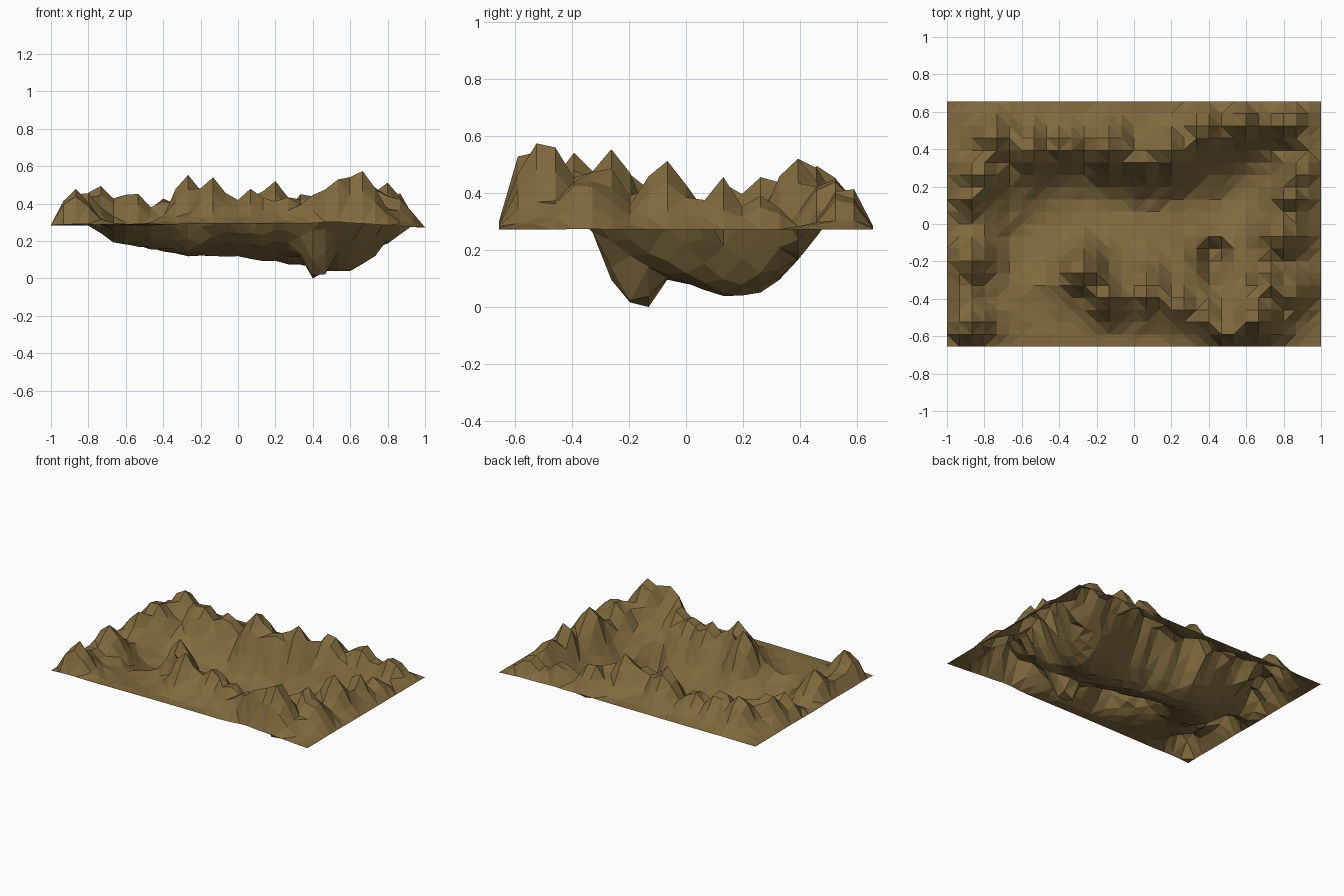
import bpy, bmesh, math, random

random.seed(4)
NX, NY = 30, 20
HX, HY = 1.0, 0.655
RIM = 0.288

# valley cross-sections: x, floor z, floor y, north rim y, south rim y
VALLEY = [
    (-0.82, 0.29, -0.10, 0.10, -0.34), (-0.68, 0.205, -0.08, 0.26, -0.36),
    (-0.40, 0.145, 0.12, 0.42, -0.32), (-0.28, 0.125, 0.13, 0.41, -0.22),
    (0.00, 0.125, 0.08, 0.31, -0.30), (0.20, 0.09, 0.09, 0.31, -0.34),
    (0.42, 0.055, 0.12, 0.45, -0.38), (0.58, 0.03, 0.20, 0.50, -0.34),
    (0.68, 0.08, 0.24, 0.52, -0.28), (0.80, 0.155, 0.32, 0.54, -0.10),
    (0.93, 0.27, 0.34, 0.50, 0.10),
]

# mountains: x, y, summit z, radius
PEAKS = [
    # west ridge
    (-0.87, -0.54, 0.48, 0.11), (-0.87, -0.20, 0.47, 0.11), (-0.90, -0.36, 0.38, 0.09),
    (-0.83, 0.28, 0.475, 0.12), (-0.74, 0.46, 0.505, 0.12), (-0.88, 0.14, 0.44, 0.08),
    # north ridge
    (-0.56, 0.41, 0.475, 0.12), (-0.38, 0.43, 0.44, 0.11), (-0.13, 0.41, 0.525, 0.12),
    (0.05, 0.36, 0.46, 0.11), (0.19, 0.39, 0.525, 0.11), (0.36, 0.51, 0.47, 0.11),
    (0.58, 0.56, 0.44, 0.10), (0.82, 0.55, 0.42, 0.10),
    # east ridge
    (0.84, 0.13, 0.48, 0.09), (0.79, -0.07, 0.525, 0.12), (0.73, -0.29, 0.51, 0.11),
    (0.82, -0.36, 0.46, 0.13), (0.88, 0.28, 0.42, 0.08),
    # south ridge
    (-0.27, -0.26, 0.555, 0.11), (-0.14, -0.39, 0.54, 0.11), (0.07, -0.37, 0.48, 0.12),
    (0.25, -0.43, 0.45, 0.11), (0.40, -0.49, 0.46, 0.10),
    (0.52, -0.59, 0.54, 0.11), (0.65, -0.50, 0.585, 0.14),
]


def section(x):
    """Interpolated valley cross-section at x, or None outside the valley."""
    for a, b in zip(VALLEY, VALLEY[1:]):
        if a[0] <= x <= b[0]:
            t = (x - a[0]) / (b[0] - a[0])
            return [p + (q - p) * t for p, q in zip(a[1:], b[1:])]
    return None


def ground(x, y):
    s = section(x)
    z = RIM
    if s:
        floor, mid, north, south = s
        t = (y - mid) / ((north if y > mid else south) - mid)
        if t < 1:
            z = floor + (RIM - floor) * t ** 1.5
    # deep pit in the valley floor
    d2 = ((x - 0.42) / 0.085) ** 2 + ((y + 0.19) / 0.10) ** 2
    return z - 0.16 * math.exp(-d2 * d2)


def height(x, y):
    g = ground(x, y)
    z = g
    for px, py, top, r in PEAKS:
        d2 = ((x - px) ** 2 + (y - py) ** 2) / (r * r)
        z = max(z, g + (top - g) * math.exp(-d2))
    edge = min(HX - abs(x), HY - abs(y))
    fade = max(0.0, min(1.0, edge / 0.07))
    z += random.uniform(-0.007, 0.007) * fade
    # border sags a little towards the east and bows up along the front
    border = RIM - 0.012 * max(0, x) ** 4 + 0.015 * max(0, -y) * (1 - x * x)
    return max(0.005, border + (z - RIM) * (0.08 + 0.92 * fade))


# terrain grid
bm = bmesh.new()
rows = []
for j in range(NY + 1):
    y = -HY + 2 * HY * j / NY
    rows.append([bm.verts.new((x, y, height(x, y)))
                 for x in (-HX + 2 * HX * i / NX for i in range(NX + 1))])
for low, high in zip(rows, rows[1:]):
    for i in range(NX):
        bm.faces.new((low[i], low[i + 1], high[i + 1], high[i]))
bmesh.ops.triangulate(bm, faces=bm.faces[:], quad_method='SHORT_EDGE')

# rest the lowest point on z = 0
lowest = min(v.co.z for v in bm.verts)
for v in bm.verts:
    v.co.z -= lowest

mesh = bpy.data.meshes.new("mountain_terrain")
bm.to_mesh(mesh)
bm.free()
terrain = bpy.data.objects.new("mountain_terrain", mesh)
bpy.context.collection.objects.link(terrain)

# earth colour
earth = bpy.data.materials.new("earth_brown")
earth.diffuse_color = (0.215, 0.142, 0.048, 1)
mesh.materials.append(earth)
